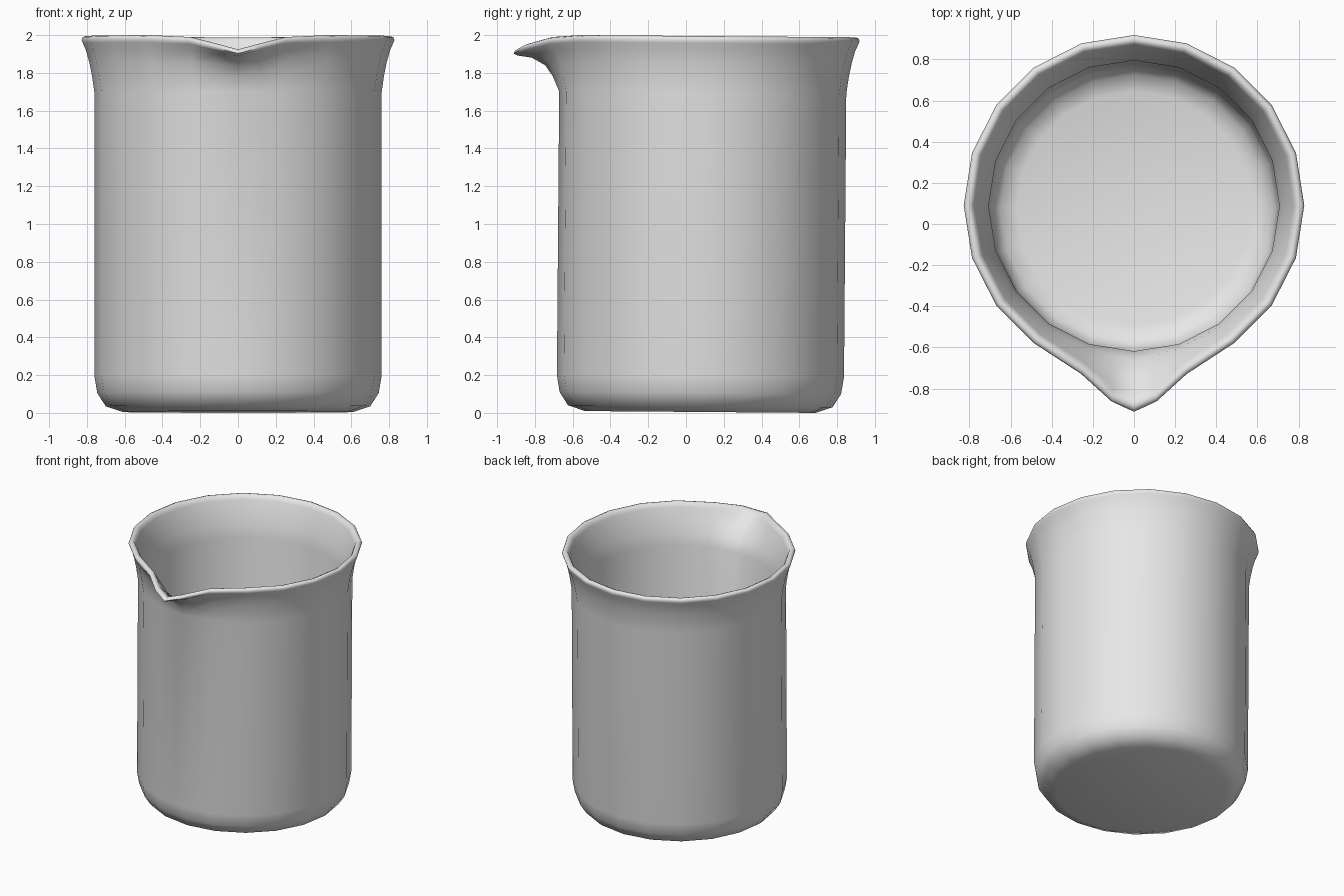
import bpy, bmesh, math

if "Cube" in bpy.data.objects:
    bpy.data.objects.remove(bpy.data.objects["Cube"])

# Profile rings: radius, height, spout strength (outside upward, over the rim, inside down)
PROFILE = [
    (0.61, 0.000, 0), (0.70, 0.030, 0), (0.745, 0.100, 0), (0.76, 0.190, 0),
    (0.76, 1.690, 0), (0.773, 1.780, 0.12), (0.787, 1.850, 0.27), (0.805, 1.915, 0.58),
    (0.822, 1.953, 0.92), (0.828, 1.970, 1.0), (0.822, 1.984, 1.0), (0.806, 1.990, 0.98),
    (0.788, 1.982, 0.95), (0.776, 1.955, 0.86), (0.748, 1.870, 0.48), (0.722, 1.780, 0.16),
    (0.707, 1.690, 0), (0.700, 0.190, 0), (0.69, 0.125, 0), (0.65, 0.068, 0), (0.57, 0.043, 0),
]
# Spout displacement by angle away from the front: dx factor, dy, dz
SPOUT = {0: (0, -0.175, -0.08), 9: (-0.018, -0.145, -0.05), 18: (0, -0.033, -0.012)}
OFFSETS = sorted([i * 18 for i in range(-9, 11)] + [-9, 9])
TILT, CENTRE_Y, LIFT = 0.008, 0.075, 0.0055


def ring_point(radius, height, strength, offset):
    a = math.radians(offset)
    r = radius * math.cos(math.radians(9)) if abs(offset) == 9 else radius
    x, y, z = r * math.sin(a), CENTRE_Y - r * math.cos(a), height
    dx, dy, dz = SPOUT.get(abs(offset), (0, 0, 0))
    x += math.copysign(dx, -offset) * strength if offset else 0
    y += dy * strength
    z += dz * strength
    return (x, y + TILT * z, z - TILT * y + LIFT)


# Beaker shell
bm = bmesh.new()
rings = [[bm.verts.new(ring_point(r, z, s, o)) for o in OFFSETS] for r, z, s in PROFILE]
n = len(OFFSETS)
for lower, upper in zip(rings, rings[1:]):
    for i in range(n):
        j = (i + 1) % n
        bm.faces.new((lower[i], lower[j], upper[j], upper[i]))
bm.faces.new(rings[0][::-1])   # underside
bm.faces.new(rings[-1])        # inner floor
bmesh.ops.recalc_face_normals(bm, faces=bm.faces[:])

mesh = bpy.data.meshes.new("beaker")
bm.to_mesh(mesh)
bm.free()
beaker = bpy.data.objects.new("beaker", mesh)
bpy.context.collection.objects.link(beaker)

# Light grey material
mat = bpy.data.materials.new("light_grey")
mat.diffuse_color = (0.8, 0.8, 0.8, 1)
mat.use_nodes = True
mat.node_tree.nodes["Principled BSDF"].inputs["Base Color"].default_value = mat.diffuse_color
mesh.materials.append(mat)

# Smooth shading
bpy.context.view_layer.objects.active = beaker
beaker.select_set(True)
bpy.ops.object.shade_smooth_by_angle(angle=math.radians(65))
